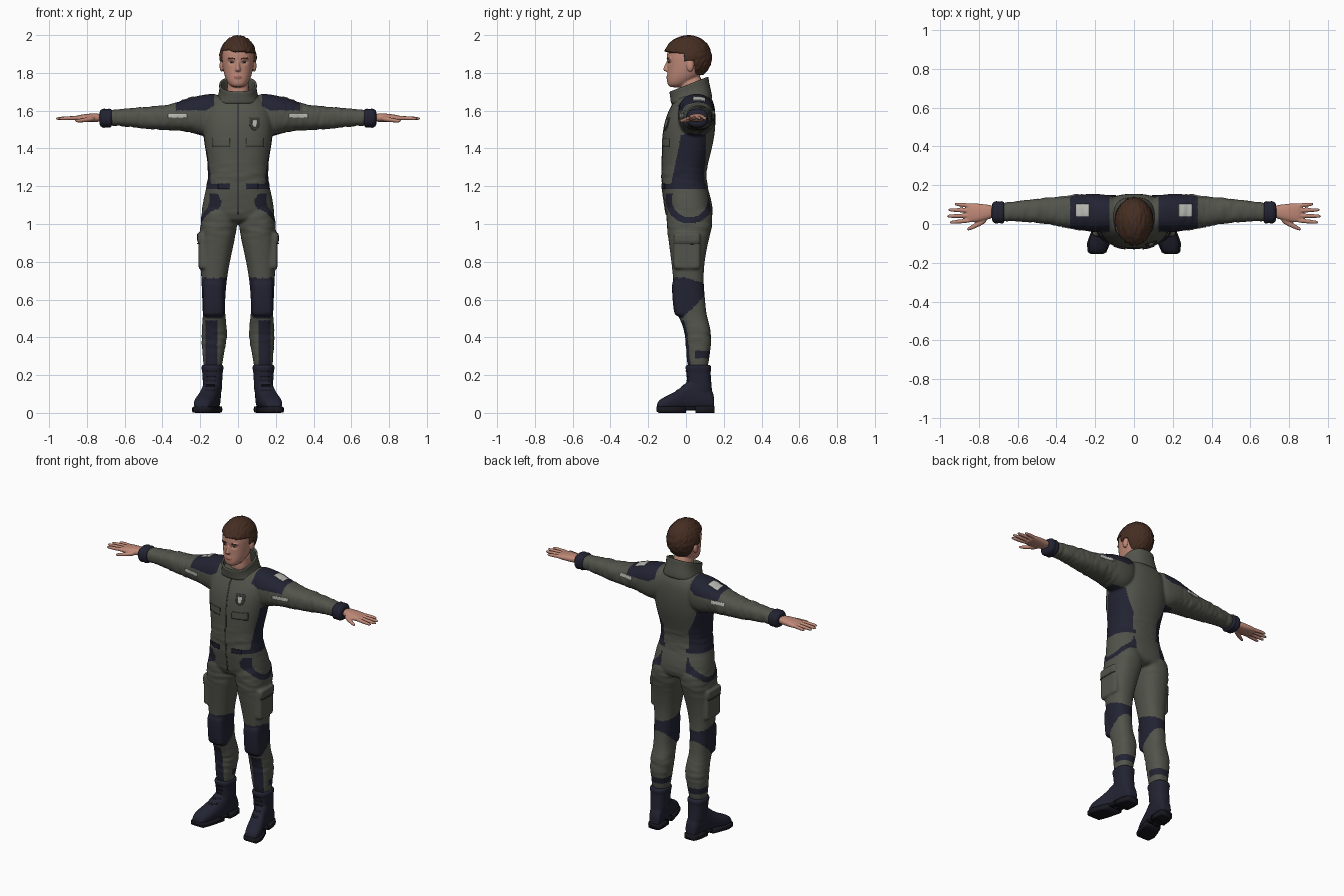
import bpy, bmesh, math
from mathutils import Vector, noise
from mathutils.bvhtree import BVHTree

cube = bpy.data.objects.get("Cube")
if cube:
    bpy.data.objects.remove(cube, do_unlink=True)


def material(name, rgb):
    m = bpy.data.materials.new(name)
    m.use_nodes = True
    m.diffuse_color = (*rgb, 1)
    m.node_tree.nodes["Principled BSDF"].inputs["Base Color"].default_value = (*rgb, 1)
    return m


SUIT = material("olive grey cloth", (.085, .088, .07))
NAVY = material("dark navy cloth", (.016, .017, .032))
SKIN = material("skin", (.52, .25, .185))
HAIR = material("brown hair", (.06, .027, .016))
LIGHT = material("pale grey patch", (.48, .48, .45))
SEAM = material("dark seam", (.04, .042, .036))
SOLE = material("black rubber", (.009, .009, .014))
LIP = material("lip", (.36, .13, .1))
EYE = material("eye white", (.55, .52, .5))


def loft(bm, axis, rows, n=20, power=2.4, mirror=False, caps=True):
    """Rounded sections along an axis; a row is position, u min, u max, v min, v max."""
    for side in (1, -1) if mirror else (1,):
        rings = []
        for t, u0, u1, v0, v1 in rows:
            ring = []
            for i in range(n):
                a = math.tau * i / n
                c, s = [math.copysign(abs(k) ** (2 / power), k) for k in (math.cos(a), math.sin(a))]
                u, v = (u0 + u1 + (u1 - u0) * c) / 2, (v0 + v1 + (v1 - v0) * s) / 2
                x, y, z = {"x": (t, u, v), "y": (u, t, v), "z": (u, v, t)}[axis]
                ring.append(bm.verts.new((x * side, y, z)))
            rings.append(ring)
        for r, q in zip(rings, rings[1:]):
            for i in range(n):
                bm.faces.new((r[i], r[i - 1], q[i - 1], q[i]))
        if caps:
            bm.faces.new(rings[0])
            bm.faces.new(rings[-1])


def ball(bm, centre, radii, mirror=False):
    for side in (1, -1) if mirror else (1,):
        made = bmesh.ops.create_uvsphere(bm, u_segments=20, v_segments=12, radius=1)
        for v in made["verts"]:
            p = Vector(a * b for a, b in zip(v.co, radii)) + Vector(centre)
            v.co = (p.x * side, p.y, p.z)


def finish(bm, name, mats, voxel=0, subsurf=0, smooth=0, thick=0, mirror=False):
    bmesh.ops.recalc_face_normals(bm, faces=bm.faces)
    me = bpy.data.meshes.new(name)
    bm.to_mesh(me)
    bm.free()
    ob = bpy.data.objects.new(name, me)
    bpy.context.collection.objects.link(ob)
    if thick:
        ob.modifiers.new("thickness", "SOLIDIFY").thickness = thick
    if mirror:
        ob.modifiers.new("mirror", "MIRROR")
    if subsurf:
        ob.modifiers.new("round", "SUBSURF").levels = subsurf
    if voxel:
        r = ob.modifiers.new("merge", "REMESH")
        r.mode, r.voxel_size = "VOXEL", voxel
    if smooth:
        s = ob.modifiers.new("soften", "SMOOTH")
        s.factor, s.iterations = .5, smooth
    graph = bpy.context.evaluated_depsgraph_get()
    ob.data = bpy.data.meshes.new_from_object(ob.evaluated_get(graph))
    ob.modifiers.clear()
    ob.data.materials.clear()
    for m in mats:
        ob.data.materials.append(m)
    ob.data.polygons.foreach_set("use_smooth", [True] * len(ob.data.polygons))
    return ob


def tree_of(ob):
    me = ob.data
    return BVHTree.FromPolygons([v.co for v in me.vertices], [p.vertices for p in me.polygons])


def patch(name, mat, tree, c, u, v, d, w, h, taper=0, lift=.003, mirror=True, n=12):
    """Thin plate laid on a surface by casting a grid of rays along d."""
    bm, grid = bmesh.new(), []
    c, u, v, d = map(Vector, (c, u, v, d))
    for j in range(n + 1):
        b = j / n - .5
        row = []
        for i in range(n + 1):
            a = (i / n - .5) * (1 - taper * max(0, -b * 2) ** 2)
            hit = tree.ray_cast(c + u * a * w + v * b * h, d)[0]
            row.append(bm.verts.new(hit - d * lift) if hit else None)
        grid.append(row)
    for r, q in zip(grid, grid[1:]):
        for i in range(n):
            quad = (r[i], r[i + 1], q[i + 1], q[i])
            if all(quad):
                bm.faces.new(quad)
    return finish(bm, name, [mat], thick=.004, mirror=mirror)


# Flight suit: torso, legs, sleeves, thigh pockets and knee pads in one skin
bm = bmesh.new()
torso = [(1.0, .185, -.09, .13), (1.05, .195, -.108, .145), (1.12, .187, -.118, .138), (1.2, .166, -.13, .112),
         (1.28, .157, -.13, .107), (1.36, .167, -.127, .127), (1.44, .182, -.127, .148), (1.52, .188, -.118, .157),
         (1.58, .185, -.1, .157), (1.63, .165, -.075, .152), (1.67, .125, -.055, .135), (1.69, .085, -.04, .11)]
loft(bm, "z", [(z, -w, w, a, b) for z, w, a, b in torso], n=28)
loft(bm, "z", [(.2, .088, .182, .015, .112), (.3, .078, .186, 0, .125), (.4, .054, .197, -.002, .137),
               (.47, .06, .19, -.02, .125), (.52, .068, .186, -.047, .108), (.6, .068, .19, -.058, .102),
               (.7, .06, .194, -.068, .092), (.8, .043, .2, -.078, .098), (.9, .02, .203, -.092, .117),
               (.98, .004, .202, -.102, .138), (1.04, 0, .196, -.106, .143), (1.12, 0, .18, -.1, .12)], mirror=True)
loft(bm, "x", [(.08, -.03, .14, 1.5, 1.695), (.16, -.045, .155, 1.455, 1.69), (.22, -.042, .158, 1.475, 1.678),
               (.28, -.032, .152, 1.492, 1.662), (.35, -.02, .146, 1.494, 1.634), (.45, 0, .136, 1.5, 1.622),
               (.55, .01, .126, 1.51, 1.617), (.64, .015, .112, 1.52, 1.606), (.71, .015, .11, 1.52, 1.605)],
     mirror=True)
for z0, z1, x in ((.76, .93, .209), (.9, .955, .216)):
    loft(bm, "z", [(z, .15, x, -.066, .076) for z in (z0, z0 + .01, z1 - .01, z1)], power=6, mirror=True)
loft(bm, "z", [(z, .074, .186, y, .02) for z, y in ((.51, -.055), (.53, -.064), (.6, -.072), (.68, -.076),
                                                   (.705, -.07))], power=3, mirror=True)
suit = finish(bm, "flight_suit", [SUIT, NAVY], voxel=.0065, subsurf=2, smooth=5)

# Cloth folds, strongest on the sleeves, waist and shins
offsets = []
for v in suit.data.vertices:
    x, y, z = abs(v.co.x), v.co.y, v.co.z
    if x > .24:
        fold = noise.noise((x * 45, y * 14, z * 18)) * .004
    else:
        near = max(math.exp(-((z - k) / .08) ** 2) for k in (.4, 1.0, 1.25))
        fold = noise.noise((v.co.x * 12, y * 12, z * 40)) * .004 * near
    offsets.append(v.normal * fold)
for v, o in zip(suit.data.vertices, offsets):
    v.co += o


def is_navy(x, y, z):
    shoulder = .125 < x < .33 and z > 1.6 + .6 * max(0, .17 - x)
    flank = 1.2 < z < 1.49 - .3 * abs(y - .04) and .09 < x < .23 and -.03 - .2 * (1.45 - z) < y < .105
    belt = 1.185 < z < 1.215 and x > (.045 if y < 0 else .075)
    hip = .095 < math.hypot(y - .02, z - 1.13) < .128 and z < 1.16 and x > .09
    knee = .5 + max(0, y + .02) < z < .715 - .3 * max(0, y)
    shin = .24 < z < .49 and y < .035 and .11 < x < .172
    strap = .29 < z < .33 and y > .05
    return shoulder or flank or belt or hip or knee or shin or strap


for p in suit.data.polygons:
    p.material_index = int(is_navy(abs(p.center.x), p.center.y, p.center.z))

# Suit trims: zip, pocket flaps, arm strips, shoulder and chest badges
skin_tree = tree_of(suit)
X, Y, Z = Vector((1, 0, 0)), Vector((0, 1, 0)), Vector((0, 0, 1))
patch("front_zip", SEAM, skin_tree, (0, -1, 1.35), X, Z, Y, .009, .6, mirror=False, n=30, lift=.002)
patch("chest_pocket_seam", SEAM, skin_tree, (.09, -1, 1.43), X, Z, Y, .096, .046, lift=.002)
patch("chest_pocket_flap", SUIT, skin_tree, (.09, -1, 1.433), X, Z, Y, .09, .04, lift=.005)
patch("belt_tab", NAVY, skin_tree, (.075, -1, 1.2), X, Z, Y, .06, .028, lift=.007)
patch("thigh_flap_seam", SEAM, skin_tree, (1, .005, .897), Y, Z, -X, .13, .006, lift=.002)
patch("front_arm_strip", LIGHT, skin_tree, (.32, -1, 1.572), X, Z, Y, .1, .02)
patch("back_arm_strip", LIGHT, skin_tree, (.33, 1, 1.59), X, Z, -Y, .09, .02)
patch("shoulder_badge", LIGHT, skin_tree, (.265, .07, 3), X, Y, -Z, .068, .065)
patch("chest_badge", SEAM, skin_tree, (.088, -1, 1.53), X, Z, Y, .054, .07, taper=.8, mirror=False)
patch("chest_badge_centre", LIGHT, skin_tree, (.088, -1, 1.532), X, Z, Y, .024, .04, taper=.8, mirror=False, lift=.006)

# Stand collar, higher at the back
bm = bmesh.new()
loft(bm, "z", [(1.645, -.118, .118, -.08, .142), (1.675, -.104, .104, -.082, .132), (1.705, -.098, .098, -.084, .122),
               (1.728, -.101, .101, -.088, .12), (1.736, -.099, .099, -.086, .118)], n=40, caps=False)
for v in bm.verts:
    v.co.z += .38 * v.co.y * min(1, (v.co.z - 1.62) / .08)
finish(bm, "collar", [SUIT], thick=.012, subsurf=1)

# Ribbed cuffs
bm = bmesh.new()
loft(bm, "x", [(.665 + i * .01, .006 - k, .114 + k, 1.513 - k, 1.607 + k)
               for i, k in enumerate((-.006, .004, .005, 0, .005, .004, -.001, -.012))], mirror=True)
finish(bm, "cuffs", [NAVY], subsurf=1)

# Hands, palms down with thumbs forward
bm = bmesh.new()
loft(bm, "x", [(.72, .03, .098, 1.54, 1.585), (.76, .022, .1, 1.54, 1.586), (.8, .01, .106, 1.54, 1.584),
               (.85, .006, .108, 1.543, 1.576), (.865, .012, .104, 1.548, 1.57)], mirror=True)
for tip, y0, y1 in ((.95, .02, .008), (.965, .044, .04), (.958, .069, .073), (.925, .093, .103)):
    rows = []
    for f, r in ((0, .012), (.4, .0115), (.8, .01), (.95, .008), (1, .004)):
        x, y, z = .83 + (tip - .83) * f, y0 + (y1 - y0) * f, 1.562 - .004 * f
        rows.append((x, y - r, y + r, z - r, z + r))
    loft(bm, "x", rows, n=12, power=2, mirror=True)
loft(bm, "x", [(.755, .01, .05, 1.542, 1.575), (.79, -.01, .026, 1.54, 1.568), (.825, -.026, .002, 1.537, 1.56),
               (.85, -.034, -.014, 1.536, 1.555), (.862, -.034, -.022, 1.54, 1.552)], n=12, power=2, mirror=True)
finish(bm, "hands", [SKIN], voxel=.004, subsurf=1, smooth=3)

# Boots with splayed toes
bm = bmesh.new()
foot = [(-.155, .19, .025, .045), (-.145, .19, .042, .068), (-.1, .183, .054, .092), (-.05, .167, .052, .115),
        (0, .15, .047, .16), (.05, .14, .047, .2), (.1, .135, .046, .19), (.14, .13, .038, .12), (.15, .13, .03, .08)]
loft(bm, "y", [(y, x - w, x + w, .012, z) for y, x, w, z in foot], mirror=True)
loft(bm, "z", [(.08, .085, .185, .01, .145), (.15, .084, .186, .006, .135), (.225, .08, .19, .002, .13),
               (.23, .076, .194, -.004, .135), (.25, .076, .194, -.004, .135), (.256, .084, .186, .004, .128)],
     mirror=True)
boots = finish(bm, "boots", [NAVY], voxel=.006, subsurf=2, smooth=2)
boot_tree = tree_of(boots)
for i in range(5):
    patch("boot_lace", SOLE, boot_tree, (.15 - i * .003, -1, .12 + i * .025), X, Z, Y, .05, .008, n=6)

# Rubber soles with a separate heel
bm = bmesh.new()
loft(bm, "y", [(y, x - w - .006, x + w + .006, .008 if y < -.15 else 0, .034) for y, x, w, z in foot[:5]],
     power=6, mirror=True)
loft(bm, "y", [(y, x - w - .006, x + w + .006, 0, .036) for y, x, w, z in foot[5:]], power=6, mirror=True)
loft(bm, "y", [(y, .1, .19, .014, .034) for y in (-.01, .06)], power=6, mirror=True)
finish(bm, "soles", [SOLE])

# Head with neck, nose, brow, lips and ears
bm = bmesh.new()
loft(bm, "z", [(1.62, -.06, .06, -.03, .1), (1.7, -.058, .058, -.035, .09), (1.8, -.06, .06, -.03, .09)])
skull = [(1.722, .026, -.085, -.02), (1.738, .05, -.1, .01), (1.77, .067, -.102, .06), (1.8, .076, -.099, .09),
         (1.84, .083, -.098, .108), (1.88, .086, -.103, .118), (1.92, .085, -.1, .118), (1.96, .07, -.078, .1),
         (1.985, .035, -.03, .06)]
loft(bm, "z", [(z, -w, w, a, b) for z, w, a, b in skull], n=28, power=2.2)
loft(bm, "z", [(1.806, -.014, .014, -.113, -.08), (1.816, -.017, .017, -.123, -.08), (1.826, -.012, .012, -.121, -.08),
               (1.85, -.008, .008, -.108, -.08), (1.868, -.01, .01, -.102, -.08)], n=12, power=2)
ball(bm, (0, -.092, 1.776), (.025, .013, .011))
ball(bm, (.03, -.082, 1.876), (.028, .016, .009), mirror=True)
ball(bm, (.087, .022, 1.838), (.011, .02, .032), mirror=True)
head = finish(bm, "head", [SKIN, LIP], voxel=.004, subsurf=1, smooth=4)
for v in head.data.vertices:
    if v.co.y < -.04:
        d = math.hypot((abs(v.co.x) - .033) / .016, (v.co.z - 1.856) / .011)
        v.co.y += .009 * math.exp(-d * d)
for p in head.data.polygons:
    c = p.center
    p.material_index = int(abs(c.x) < .023 and abs(c.z - 1.776) < .008 and c.y < -.09)
head_tree = tree_of(head)
patch("eyes", EYE, head_tree, (.033, -1, 1.856), X, Z, Y, .023, .009, taper=.6)
patch("irises", SOLE, head_tree, (.033, -1, 1.857), X, Z, Y, .009, .009, lift=.005, n=6)
patch("eyebrows", HAIR, head_tree, (.034, -1, 1.877), X + Z * .08, Z, Y, .036, .007, n=8)

# Hair: swept cap, tucked in over the face and around the ears
bm = bmesh.new()
bmesh.ops.create_icosphere(bm, subdivisions=6, radius=1)
for v in bm.verts:
    d = v.co.normalized()
    lock = 1 + .035 * noise.noise((d.x * 9 + d.z * 2, d.y * 3, d.z * 5)) + .012 * noise.noise((d.x * 26, d.y * 6, d.z * 12))
    p = Vector((d.x * .098, d.y * .121, d.z * .117)) * lock
    if p.y < 0 and p.z > .03:
        p.y *= 1.1
    x, y, z = p.x, p.y + .015, p.z + 1.882
    hairline = 1.912 - .12 * x + .004 * math.sin(x * 90)
    face = y < -.012 and z < hairline
    ear = y < .048 and z < 1.862 - .5 * max(0, -y)
    if face or ear or z < 1.785:
        p *= .74
    v.co = p + Vector((0, .015, 1.882))
finish(bm, "hair", [HAIR], smooth=1)
